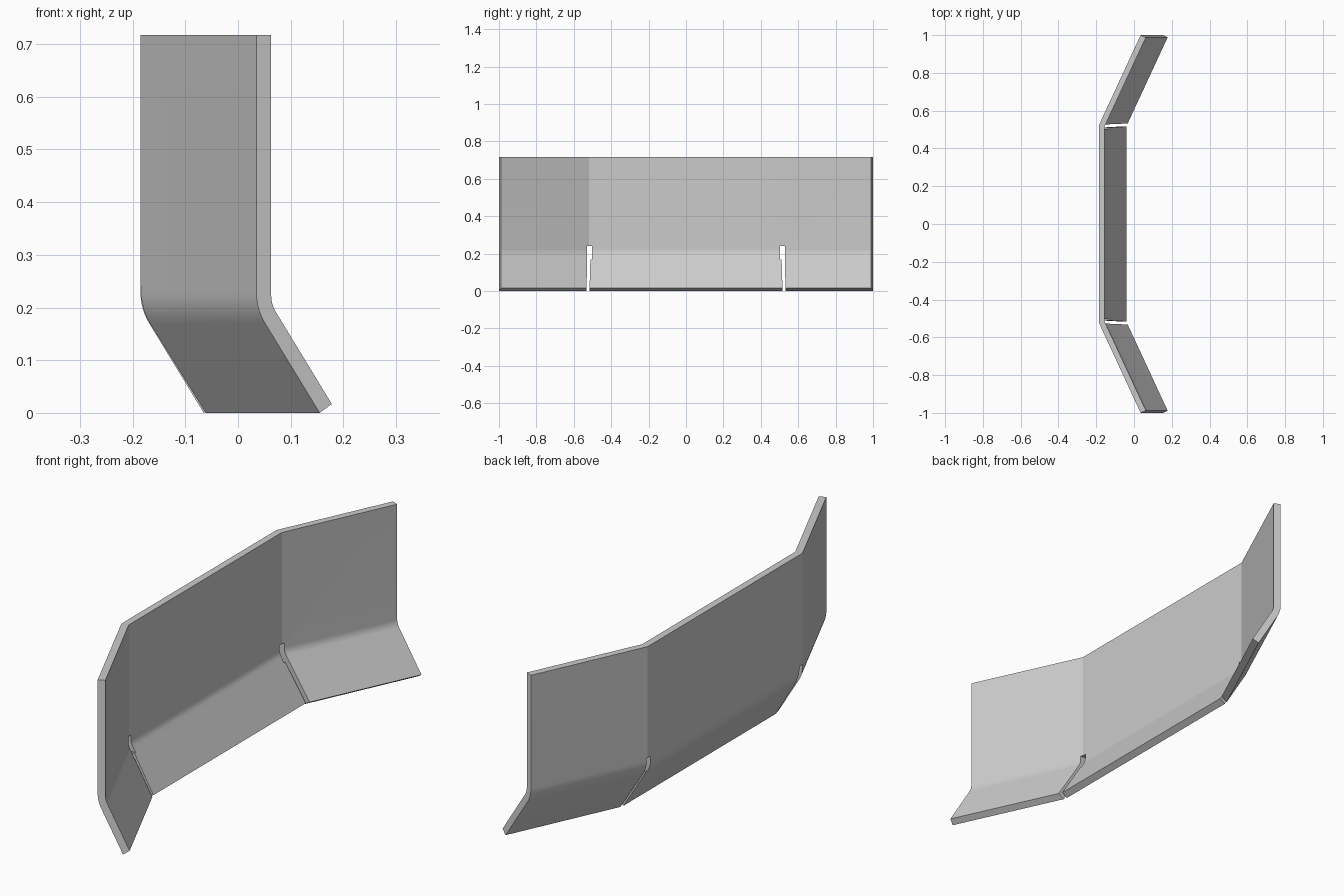
import bpy, bmesh, math
from mathutils import Vector

if "Cube" in bpy.data.objects:
    bpy.data.objects.remove(bpy.data.objects["Cube"])


def bend(a, corner, c, r_len, steps=8):
    """Profile line a -> corner -> c with the corner rounded."""
    a, k, c = Vector(a), Vector(corner), Vector(c)
    p = k + (a - k).normalized() * r_len
    q = k + (c - k).normalized() * r_len
    arc = [p * (1 - t) ** 2 + k * 2 * t * (1 - t) + q * t * t
           for t in (i / steps for i in range(steps + 1))]
    return [a] + arc + [c]


def add_mesh(name, bm):
    bmesh.ops.recalc_face_normals(bm, faces=bm.faces)
    me = bpy.data.meshes.new(name)
    bm.to_mesh(me)
    bm.free()
    ob = bpy.data.objects.new(name, me)
    bpy.context.collection.objects.link(ob)
    return ob


def loft(name, rings):
    bm = bmesh.new()
    rows = [[bm.verts.new(p) for p in ring] for ring in rings]
    n = len(rows[0])
    for r0, r1 in zip(rows, rows[1:]):
        for i in range(n):
            j = (i + 1) % n
            bm.faces.new((r0[i], r0[j], r1[j], r1[i]))
    bm.faces.new(rows[0])
    bm.faces.new(rows[-1])
    return add_mesh(name, bm)


# Sheet cross-section (x, z): outer skin downwards, inner skin upwards
TOP = 0.717
outer = bend((-0.185, TOP), (-0.185, 0.197), (-0.065, 0.0), 0.032)
inner = bend((-0.155, TOP), (-0.155, 0.206), (-0.040, 0.017), 0.018)[::-1]


def section(side, dx_out, y_out, dx_in, y_in):
    return ([(p.x + dx_out, side * y_out, p.y) for p in outer] +
            [(p.x + dx_in, side * y_in, p.y) for p in inner])


# Folded panel: centre section with an angled wing on each side
end = (0.220, 1.0, 0.218, 0.988)
joint = (0.0, 0.525, 0.0, 0.518)
panel = loft("folded_panel", [section(-1, *end), section(-1, *joint),
                              section(1, *joint), section(1, *end)])

# Relief slots where the lower flanges meet
slot = [(0.503, 0.24), (0.528, 0.24), (0.528, 0.17), (0.534, -0.05),
        (0.518, -0.05), (0.511, 0.17), (0.503, 0.17)]
for side in (-1, 1):
    cutter = loft("slot_cutter", [[(x, side * y, z) for y, z in slot]
                                  for x in (-0.4, 0.4)])
    mod = panel.modifiers.new("slot", 'BOOLEAN')
    mod.operation = 'DIFFERENCE'
    mod.solver = 'EXACT'
    mod.object = cutter
    bpy.context.view_layer.objects.active = panel
    panel.select_set(True)
    bpy.ops.object.modifier_apply(modifier=mod.name)
    bpy.data.objects.remove(cutter)

# Smooth bend, crisp folds
bpy.ops.object.select_all(action='DESELECT')
panel.select_set(True)
bpy.context.view_layer.objects.active = panel
bpy.ops.object.shade_smooth_by_angle(angle=math.radians(18))
